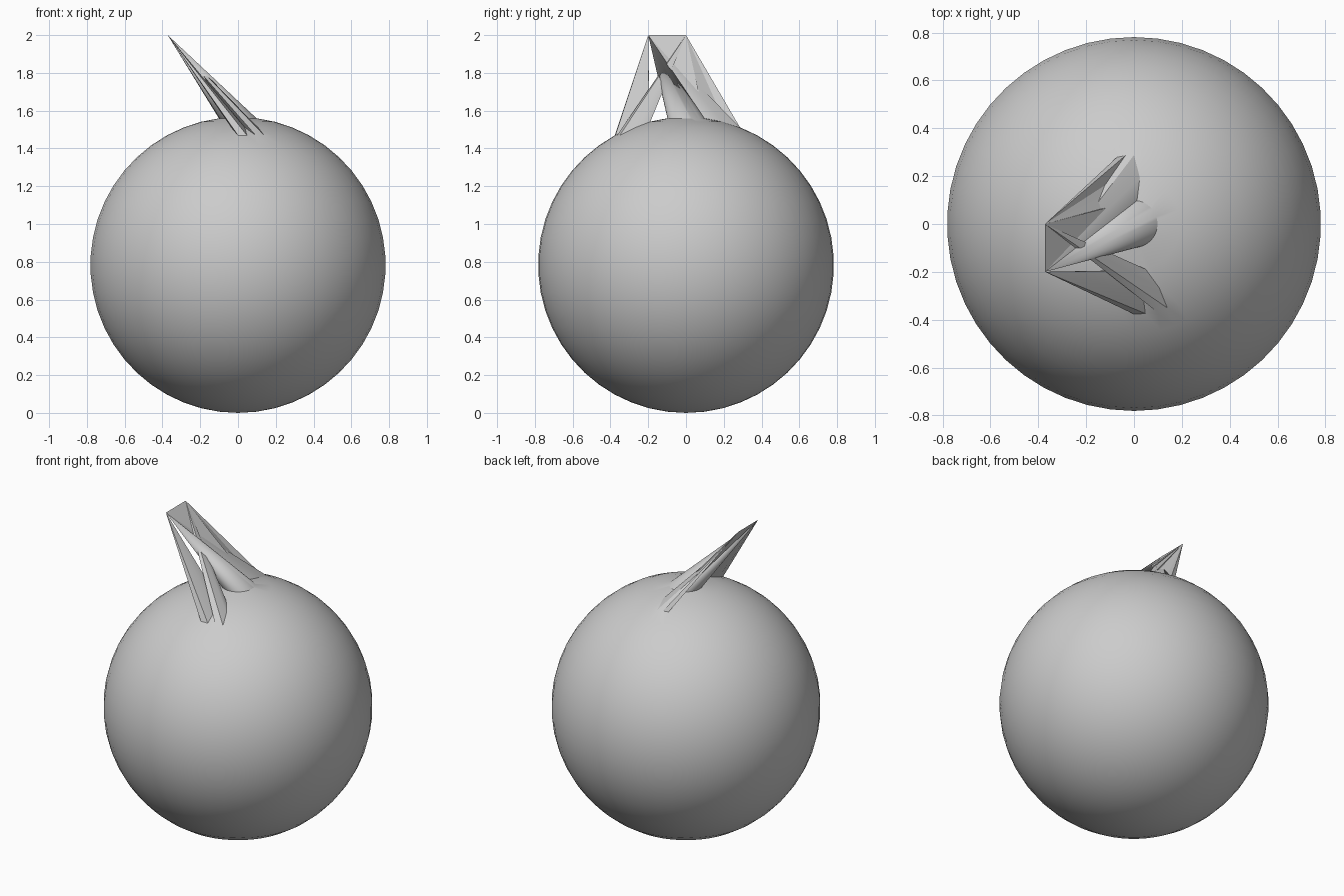
import bpy, bmesh, math
from mathutils import Vector

cube = bpy.data.objects.get("Cube")
if cube:
    bpy.data.objects.remove(cube, do_unlink=True)

RADIUS, SEGMENTS, RINGS = 0.783, 50, 25
FRONT_TIP = Vector((-0.372, -0.2, 2.0))
BACK_TIP = Vector((-0.372, 0.0, 2.0))
HALF = SEGMENTS // 2

# Points drawn out of the ball into spikes, keyed by (ring, segment from +y)
pulled = {
    (2, 0): FRONT_TIP,         # back fin
    (2, 1): BACK_TIP,
    (3, HALF): FRONT_TIP,      # two thin front spikes
    (3, HALF + 2): BACK_TIP,
}


def ball_point(ring, seg):
    polar = math.pi * ring / RINGS
    turn = math.pi / 2 + math.tau * seg / SEGMENTS
    return Vector((RADIUS * math.sin(polar) * math.cos(turn),
                   RADIUS * math.sin(polar) * math.sin(turn),
                   RADIUS + RADIUS * math.cos(polar)))


bm = bmesh.new()

# Ball rings, with the top pole drawn out into a slanted cone
top = bm.verts.new(FRONT_TIP)
bottom = bm.verts.new((0, 0, 0))
grid = {(r, s): bm.verts.new(pulled.get((r, s), ball_point(r, s)))
        for r in range(1, RINGS) for s in range(SEGMENTS)}

# Triangulated skin
for s in range(SEGMENTS):
    n = (s + 1) % SEGMENTS
    bm.faces.new((top, grid[1, s], grid[1, n]))
    for r in range(1, RINGS - 1):
        a, b = grid[r, s], grid[r, n]
        c, d = grid[r + 1, n], grid[r + 1, s]
        bm.faces.new((a, d, c))
        bm.faces.new((a, c, b))
    bm.faces.new((bottom, grid[RINGS - 1, n], grid[RINGS - 1, s]))

mesh = bpy.data.meshes.new("spiked_ball")
bm.to_mesh(mesh)
bm.free()
ball = bpy.data.objects.new("spiked_ball", mesh)
bpy.context.collection.objects.link(ball)

# Plain grey surface
grey = bpy.data.materials.new("light_grey")
grey.use_nodes = True
grey.diffuse_color = (0.6, 0.6, 0.6, 1)
grey.node_tree.nodes["Principled BSDF"].inputs["Base Color"].default_value = (0.6, 0.6, 0.6, 1)
mesh.materials.append(grey)

# Smooth ball with sharp spike edges
bpy.ops.object.select_all(action='DESELECT')
ball.select_set(True)
bpy.context.view_layer.objects.active = ball
bpy.ops.object.shade_smooth_by_angle(angle=math.radians(30))
